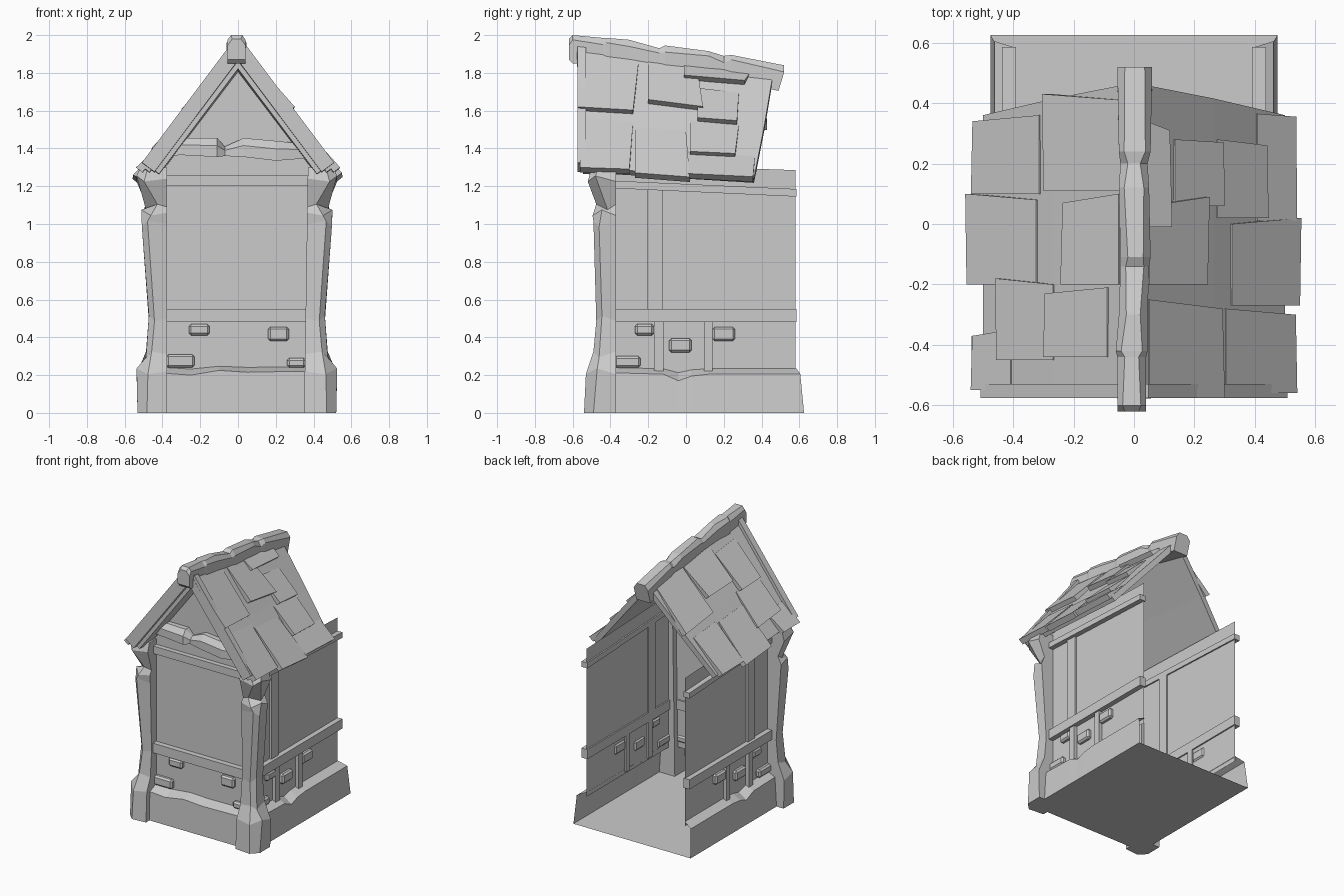
import bpy, bmesh, math
from mathutils import Vector

if "Cube" in bpy.data.objects:
    bpy.data.objects.remove(bpy.data.objects["Cube"])


def make(name, verts, faces, bevel=0.0):
    bm = bmesh.new()
    vs = [bm.verts.new(v) for v in verts]
    for f in faces:
        bm.faces.new([vs[i] for i in f])
    bmesh.ops.recalc_face_normals(bm, faces=bm.faces)
    if bevel:
        bmesh.ops.bevel(bm, geom=bm.edges[:], offset=bevel, segments=1, affect='EDGES')
    me = bpy.data.meshes.new(name)
    bm.to_mesh(me)
    bm.free()
    ob = bpy.data.objects.new(name, me)
    bpy.context.collection.objects.link(ob)
    return ob


def loft(name, rings, closed=True, caps=True, bevel=0.0):
    n = len(rings[0])
    verts = [p for r in rings for p in r]
    faces = []
    for k in range(len(rings) - 1):
        for i in range(n if closed else n - 1):
            j = (i + 1) % n
            faces.append((k * n + i, k * n + j, (k + 1) * n + j, (k + 1) * n + i))
    if caps:
        faces += [tuple(range(n)), tuple(range((len(rings) - 1) * n, len(rings) * n))]
    return make(name, verts, faces, bevel)


def box(name, x0, x1, y0, y1, z0, z1, drop=0.0, bevel=0.0):
    """Box whose far y end can be lowered by drop."""
    rings = [[(x0, y, z0 - d), (x1, y, z0 - d), (x1, y, z1 - d), (x0, y, z1 - d)]
             for y, d in ((y0, 0), (y1, drop))]
    return loft(name, rings, bevel=bevel)


# floor and stone plinth, open at the back
make("floor", [(-.475, .625, 0), (.475, .625, 0), (.475, -.49, 0), (-.475, -.49, 0)], [(0, 1, 2, 3)])
side = [(.62, 0), (.12, 0), (.03, -.01), (-.04, -.035), (-.12, .0), (-.49, .01)]
front = [(.3, .015), (.05, .01), (-.1, .02), (-.25, -.005)]
path = [(1, y, dz) for y, dz in side] + [(x, None, dz) for x, dz in front] + \
       [(-1, y, dz) for y, dz in reversed(side)]
rings = []
for ox, fy, by, z, k in ((.475, -.49, .625, 0, 0), (.462, -.485, .605, .205, 1), (.398, -.41, .585, .235, .6)):
    ring = []
    for a, y, dz in path:
        if y is None:
            ring.append((a, fy, z + dz * k))
        else:
            yy = by if y == .62 else fy if y == -.49 else y
            ring.append((a * ox, yy, z + dz * k))
    rings.append(ring)
loft("plinth", rings, closed=False, caps=False)

# thin walls
make("front_wall", [(-.4, -.41, .2), (.4, -.41, .2), (.4, -.41, 1.36), (0, -.41, 1.84), (-.4, -.41, 1.36)],
     [(0, 1, 2, 3, 4)])
for s in (-1, 1):
    make("side_wall", [(s * .4, -.41, .2), (s * .4, .58, .2), (s * .4, .58, 1.285), (s * .4, -.41, 1.32)],
         [(0, 1, 2, 3)])

# front beams
box("front_lower_beam", -.38, .36, -.45, -.40, .48, .55)
box("front_upper_beam", -.38, .38, -.445, -.40, 1.205, 1.26)

# side beams, boards and bricks
for s in (-1, 1):
    a, b = s * .39, s * .437
    box("side_lower_beam", a, b, -.4, .585, .48, .55)
    box("side_upper_beam", a, b, -.4, .585, 1.19, 1.23, drop=.045)
    box("upper_board", a, s * .415, -.205, -.125, .54, 1.19)
    box("lower_board", a, s * .425, -.17, -.12, .215, .49)
    box("lower_board", a, s * .425, .095, .14, .215, .49)
    for y0, y1, z0, z1 in ((-.27, -.17, .41, .47), (-.09, .03, .32, .395),
                           (.14, .26, .38, .455), (-.38, -.24, .24, .30)):
        box("side_brick", a, s * .43, y0, y1, z0, z1, bevel=.012)
for x0, x1, z0, z1 in ((-.26, -.15, .41, .47), (.16, .27, .38, .455),
                       (-.38, -.23, .24, .31), (.26, .36, .24, .29)):
    box("front_brick", x0, x1, -.44, -.40, z0, z1, bevel=.012)

# rough corner posts: height, outer x, outer y, corner chamfer
levels = [(0, .52, .54, .05), (.22, .525, .53, .06), (.31, .475, .49, .03), (.5, .46, .475, .03),
          (1.0, .497, .49, .03), (1.06, .50, .495, .05), (1.09, .475, .475, .06),
          (1.24, .525, .52, .04), (1.30, .505, .50, .04)]
for s in (-1, 1):
    rings = []
    for i, (z, ox, oy, c) in enumerate(levels):
        ox += .012 if s < 0 else 0
        ix = .375 if s < 0 else .35 + .02 * z / 1.3
        t = .015 * (-1) ** i * (1 if 0 < i < 8 else 0)
        rings.append([(s * ix, -.37, z), (s * ox, -.37, z + t), (s * ox, -oy + c, z - t),
                      (s * (ox - c), -oy, z + t), (s * ix, -oy + .01, z)])
    loft("corner_post", rings)

# bumpy gable beam: x, bottom, top, front y
gable = [(-.39, 1.36, 1.41, -.45), (-.3, 1.365, 1.455, -.47), (-.11, 1.355, 1.455, -.48),
         (-.07, 1.36, 1.41, -.455), (.03, 1.355, 1.455, -.475), (.2, 1.335, 1.44, -.48), (.39, 1.35, 1.42, -.45)]
loft("gable_beam", [[(x, -.40, b), (x, y, b), (x, y, b + (t - b) * .6), (x, y + .03, t), (x, -.40, t)]
                    for x, b, t, y in gable])


# roof: point at depth y, fraction t down the slope, height d off the slope
def roof(s, y, t, d=0.0):
    top, eave = 1.855 - .125 * y, 1.265 - .06 * y
    n = Vector((top - eave, .47)).normalized()
    return (s * (.03 + .47 * t + d * n.x), y, top + (eave - top) * t + d * n.y)


def slab(name, s, y0, y1, t0, t1, lo, lo2, hi, hi2, skew=0.0):
    """Slab with bottom/top heights at its upper edge (lo, hi) and lower edge (lo2, hi2)."""
    r = []
    for t, l, h, k in ((t0, lo, hi, 0), (t1, lo2, hi2, skew)):
        r.append([roof(s, y0, t, l), roof(s, y1 - k, t - k * .5, l),
                  roof(s, y1 - k, t - k * .5, h), roof(s, y0, t, h)])
    return loft(name, r)


shingles = {
    1: [(-.575, -.25, .04, .52, .03), (-.2, .06, .04, .40, -.03), (-.01, .34, .02, .15, .03),
        (.06, .28, .22, .52, .01), (.02, .28, .52, .83, .02), (-.56, -.28, .58, 1.03, .02),
        (-.27, 0, .62, 1.05, -.02), (.01, .365, .8, 1.03, .01)],
    -1: [(.11, .41, .02, .52, -.02), (-.2, .10, .04, .40, .03), (-.44, -.21, .12, .52, .02),
         (-.45, -.2, .5, .85, -.02), (.1, .36, .6, 1.03, .02), (-.2, .08, .62, 1.06, -.02),
         (-.55, -.35, .8, 1.03, .02)]}
for s in (-1, 1):
    # panel with slanting rear edge
    rings = [[roof(s, yf, t, -.04), roof(s, yb, t, -.04), roof(s, yb, t, 0), roof(s, yf, t, 0)]
             for t, yf, yb in ((-.04, -.578, .465), (.5, -.57, .415), (1, -.555, .36))]
    loft("roof_panel", rings)
    slab("front_rafter", s, -.545, -.42, -.03, .97, -.085, -.085, -.03, -.03)
    slab("front_trim", s, -.575, -.53, .0, .98, -.06, -.06, .022, .022)
    for y0, y1, t0, t1, k in shingles[s]:
        slab("shingle", s, y0, y1, t0, t1, -.01, -.01, .003, .033, k)

# chipped ridge beam: y, left x, right x, top z, depth
ridge = [(-.62, -.055, .04, 1.98, .11), (-.60, -.055, .04, 2.0, .15), (-.44, -.055, .04, 1.985, .13),
         (-.42, -.06, .045, 1.985, .13), (-.30, -.05, .045, 1.975, .13), (-.14, -.045, .05, 1.93, .11),
         (-.11, -.045, .055, 1.945, .13), (.12, -.05, .05, 1.915, .13), (.2, -.045, .045, 1.89, .12),
         (.24, -.05, .055, 1.895, .14), (.52, -.055, .06, 1.84, .135)]
rings = []
for i, (y, l, r, t, d) in enumerate(ridge):
    c = .025 if i % 2 else .035
    yb = y - .03 if y > .5 else y
    rings.append([(l, yb, t - d), (r, yb, t - d), (r, y, t - c), (r - c * .7, y, t), (l + c * .7, y, t), (l, y, t - c)])
loft("ridge_beam", rings)
